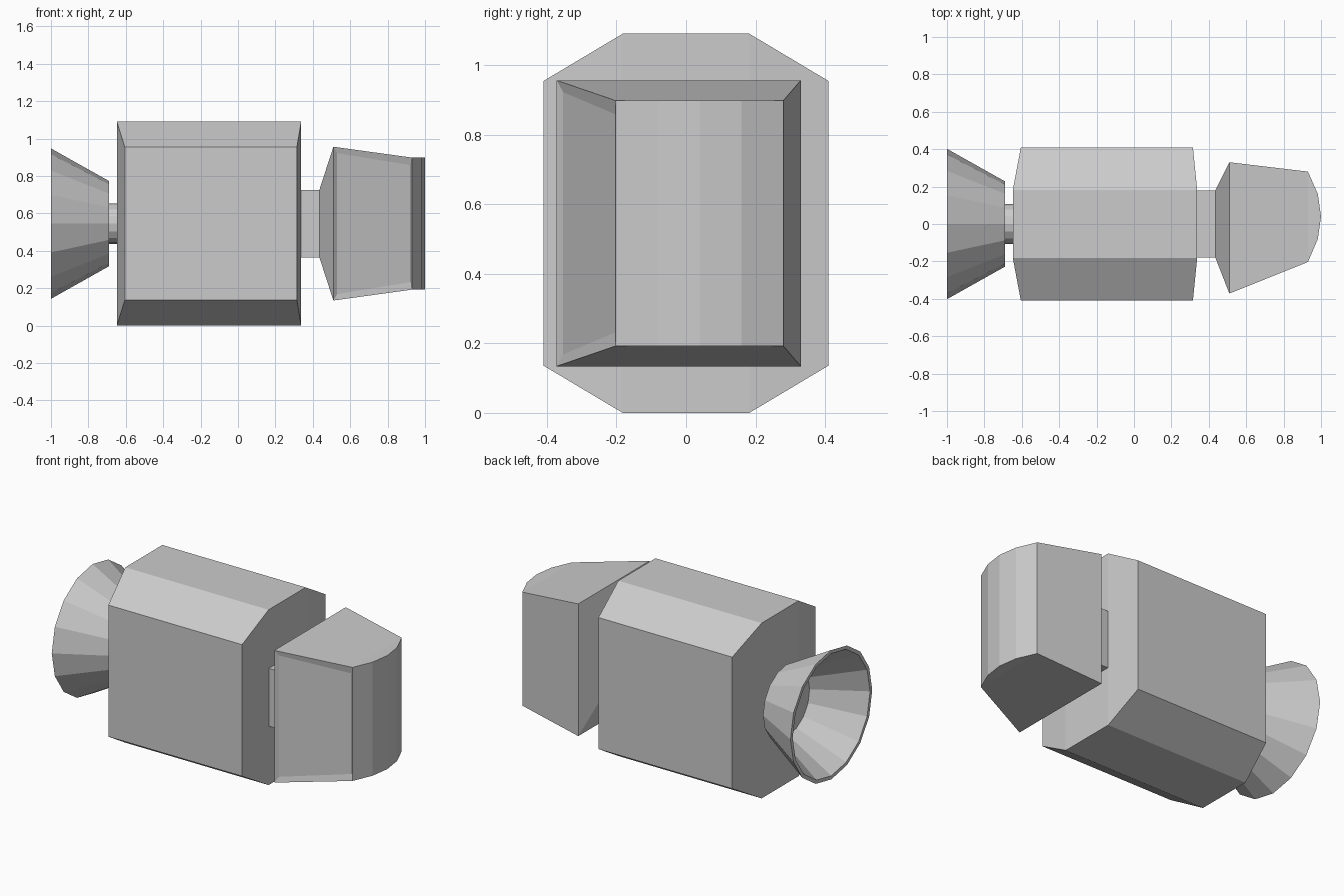
import bpy
import bmesh
from math import cos, sin, tau

cube = bpy.data.objects.get("Cube")
if cube:
    bpy.data.objects.remove(cube)

grey = bpy.data.materials.new("hull_grey")
grey.use_nodes = True
grey.diffuse_color = (0.6, 0.6, 0.6, 1)
grey.node_tree.nodes["Principled BSDF"].inputs["Base Color"].default_value = (0.6, 0.6, 0.6, 1)

MID_Z = 0.545


def finish(name, bm):
    bmesh.ops.remove_doubles(bm, verts=bm.verts[:], dist=0.0001)
    bmesh.ops.recalc_face_normals(bm, faces=bm.faces[:])
    mesh = bpy.data.meshes.new(name)
    bm.to_mesh(mesh)
    bm.free()
    mesh.materials.append(grey)
    obj = bpy.data.objects.new(name, mesh)
    bpy.context.collection.objects.link(obj)
    return obj


def loft(rings, capped=True):
    """Skin a row of closed rings with quads, optionally capping both ends."""
    bm = bmesh.new()
    rows = [[bm.verts.new(p) for p in ring] for ring in rings]
    n = len(rows[0])
    for a, b in zip(rows, rows[1:]):
        for i in range(n):
            j = (i + 1) % n
            bm.faces.new((a[i], a[j], b[j], b[i]))
    if capped:
        bm.faces.new(rows[0])
        bm.faces.new(rows[-1])
    return bm


def x_rect(x, y0, y1, half_z):
    """Upright rectangle across the x axis."""
    return [(x, y0, MID_Z - half_z), (x, y1, MID_Z - half_z),
            (x, y1, MID_Z + half_z), (x, y0, MID_Z + half_z)]


def y_rect(y, x0, x1, half_z):
    """Upright rectangle across the y axis."""
    return [(x0, y, MID_Z - half_z), (x1, y, MID_Z - half_z),
            (x1, y, MID_Z + half_z), (x0, y, MID_Z + half_z)]


def circle(x, r, sides=16):
    return [(x, r * cos(tau * i / sides), MID_Z + r * sin(tau * i / sides))
            for i in range(sides)]


# Main hull: chamfered block with slightly pointed ends
outer, inner = (-0.605, 0.315, 0.409), (-0.648, 0.338, 0.545)
finish("main_hull", loft([y_rect(-0.41, *outer), y_rect(-0.182, *inner),
                          y_rect(0.182, *inner), y_rect(0.41, *outer)]))

# Neck joining hull and cabin
finish("neck", loft([x_rect(0.33, -0.18, 0.18, 0.18), x_rect(0.44, -0.18, 0.18, 0.18)]))

# Cabin: flared back, tapered sides, rounded nose
bm = loft([x_rect(0.435, -0.18, 0.18, 0.18),
           x_rect(0.51, -0.372, 0.33, 0.411),
           x_rect(0.93, -0.203, 0.28, 0.353),
           x_rect(0.983, -0.08, 0.16, 0.353),
           x_rect(1.0, 0.04, 0.04, 0.353)])
bmesh.ops.remove_doubles(bm, verts=bm.verts[:], dist=0.0001)
bmesh.ops.recalc_face_normals(bm, faces=bm.faces[:])

# Shallow recessed window on the cabin's right side
side = [f for f in bm.faces if f.normal.y < -0.8 and 0.6 < f.calc_center_median().x < 0.85]
bmesh.ops.inset_individual(bm, faces=side, thickness=0.02)
for v in side[0].verts:
    up = 1 if v.co.z > MID_Z else -1
    if v.co.x < 0.7:
        v.co = (0.53, -0.353, MID_Z + up * 0.377)
    else:
        v.co = (0.926, -0.2, MID_Z + up * 0.312)
finish("cabin", bm)

# Engine pipe and hollow thruster bell
finish("engine_pipe", loft([circle(-0.70, 0.108), circle(-0.64, 0.108)]))
finish("thruster_bell", loft([circle(-0.69, 0.228), circle(-1.0, 0.402),
                              circle(-1.0, 0.38), circle(-0.705, 0.208)]))
